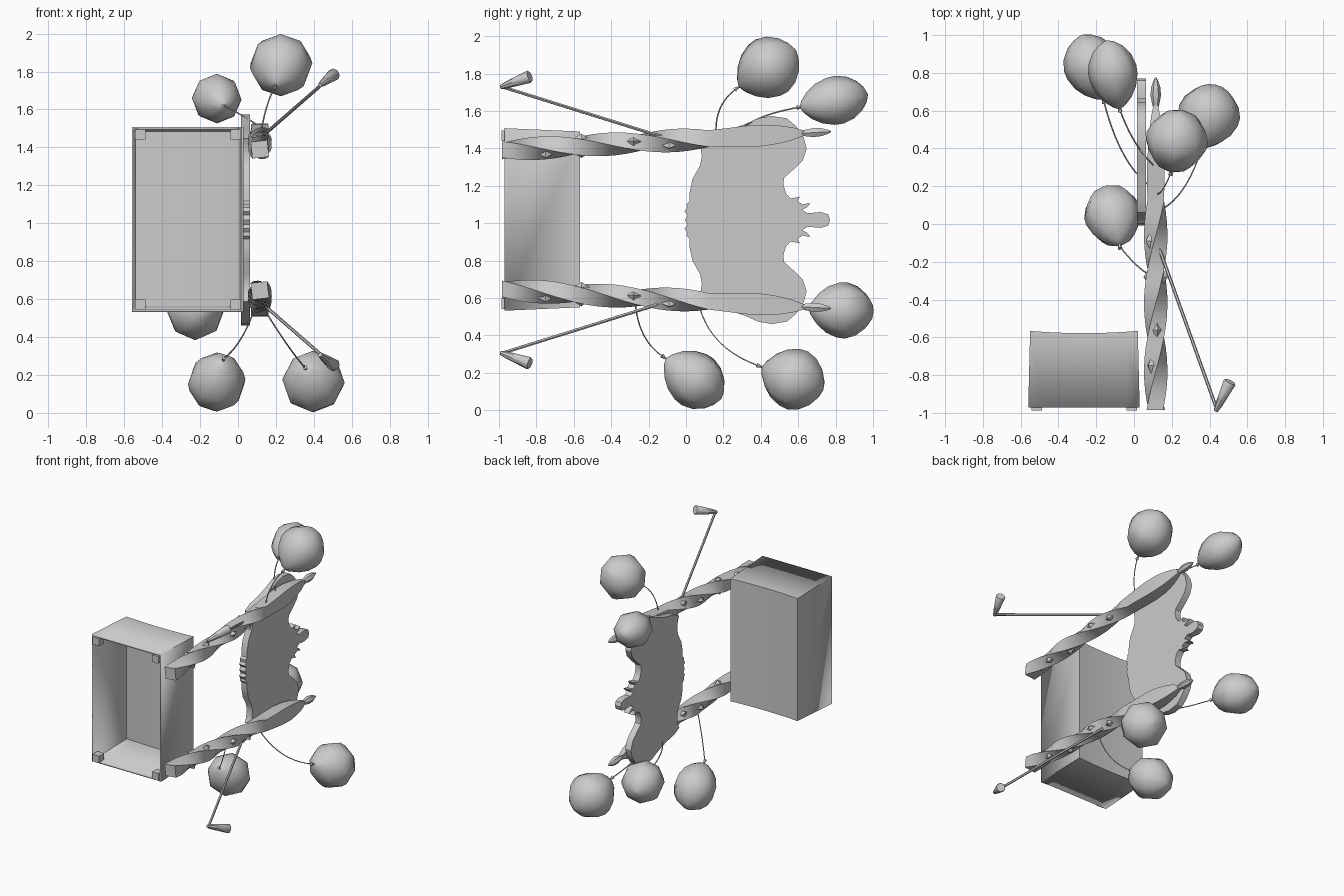
import bpy, bmesh, math
from mathutils import Vector, Matrix

if "Cube" in bpy.data.objects:
    bpy.data.objects.remove(bpy.data.objects["Cube"])

MID = 1.0175  # mirror height between the two sides


def finish(name, bm, smooth=None):
    bmesh.ops.recalc_face_normals(bm, faces=bm.faces)
    me = bpy.data.meshes.new(name)
    bm.to_mesh(me)
    bm.free()
    ob = bpy.data.objects.new(name, me)
    bpy.context.collection.objects.link(ob)
    if smooth:
        bpy.ops.object.select_all(action='DESELECT')
        ob.select_set(True)
        bpy.context.view_layer.objects.active = ob
        bpy.ops.object.shade_smooth_by_angle(angle=math.radians(smooth))
    return ob


def loft(name, rings, smooth=None):
    bm = bmesh.new()
    vs = [[bm.verts.new(p) for p in r] for r in rings]
    n = len(vs[0])
    for a, b in zip(vs, vs[1:]):
        for i in range(n):
            j = (i + 1) % n
            bm.faces.new((a[i], a[j], b[j], b[i]))
    bm.faces.new(vs[0])
    bm.faces.new(vs[-1])
    return finish(name, bm, smooth)


def lathe(name, start, end, profile, sides, smooth=None):
    # profile: (fraction along the axis, radius)
    a, b = Vector(start), Vector(end)
    q = (b - a).to_track_quat('Z', 'Y')
    rings = []
    for t, r in profile:
        rings.append([a + (b - a) * t + q @ Vector((r * math.cos(k * math.tau / sides),
                      r * math.sin(k * math.tau / sides), 0)) for k in range(sides)])
    return loft(name, rings, smooth)


def flip(p, lower):
    return (p[0], p[1], 2 * MID - p[2]) if lower else p


# hollow seat box, open towards the front, with a slightly sagging panel
bm = bmesh.new()
bmesh.ops.create_grid(bm, x_segments=8, y_segments=1, size=1)
for v in bm.verts:
    u, w = v.co.x, v.co.y
    v.co = (-0.265 + 0.285 * u, -0.578 + 0.012 * u * u, MID + 0.003 + 0.47 * w)
rim = [e for e in bm.edges if e.is_boundary]
ext = bmesh.ops.extrude_edge_only(bm, edges=rim)
for v in [g for g in ext['geom'] if isinstance(g, bmesh.types.BMVert)]:
    v.co.x = -0.265 + (v.co.x + 0.265) * 1.035
    v.co.z = MID + 0.003 + (v.co.z - MID - 0.003) * 1.038
    v.co.y = -0.97
seat = finish("seat_box", bm, 30)
m = seat.modifiers.new("thickness", 'SOLIDIFY')
m.thickness = 0.015
m.offset = -1

# corner feet
for x in (-0.515, -0.012):
    for z in (0.57, 1.468):
        bm = bmesh.new()
        bmesh.ops.create_cube(bm, size=1, matrix=Matrix.Translation((x, -0.957, z))
                              @ Matrix.Diagonal((0.055, 0.06, 0.055, 1)))
        finish("seat_foot", bm)

# carved back panel: half outline as (y, height above the middle)
half = [(-0.005, 0.0), (0.008, 0.025), (-0.008, 0.045), (0.005, 0.065), (0.003, 0.085),
        (0.018, 0.10), (0.02, 0.15), (0.035, 0.22), (0.075, 0.29), (0.085, 0.34), (0.075, 0.40),
        (0.06, 0.43), (0.12, 0.46), (0.22, 0.48), (0.31, 0.51), (0.39, 0.545), (0.46, 0.556),
        (0.54, 0.543), (0.59, 0.50), (0.63, 0.44), (0.645, 0.38), (0.625, 0.32), (0.575, 0.27),
        (0.525, 0.225), (0.52, 0.19), (0.535, 0.14), (0.56, 0.115), (0.61, 0.125), (0.595, 0.10),
        (0.625, 0.083), (0.665, 0.092), (0.65, 0.07), (0.62, 0.055), (0.65, 0.036), (0.72, 0.042),
        (0.76, 0.03), (0.77, 0.0)]
outline = half + [(y, -h) for y, h in half[-2:0:-1]]
loft("back_panel", [[(x, y, MID + h) for y, h in outline] for x in (0.015, 0.064)], 30)


# twisted posts
def post_z(y, lower):
    z = 1.39 + 0.057 * (y + 0.98)
    return 2 * MID - z if lower else z


def face_angle(y):
    return math.radians(10 + 250 * (min(y, 0.12) + 0.56))


stations = [(-0.985 + 0.0553 * i, 0.044, 0.044) for i in range(21)]
stations += [(0.22, 0.046, 0.05), (0.32, 0.045, 0.057), (0.42, 0.04, 0.057),
             (0.50, 0.032, 0.048), (0.57, 0.024, 0.034), (0.63, 0.012, 0.014)]
for lower in (False, True):
    side = "lower" if lower else "upper"
    rings = []
    for y, hx, hz in stations:
        a = face_angle(y)
        ring = []
        for su, sv in ((1, 1), (1, -1), (-1, -1), (-1, 1)):
            u, v = su * hx, sv * hz
            ring.append((0.115 + u * math.cos(a) + v * math.sin(a), y,
                         post_z(y, lower) - u * math.sin(a) + v * math.cos(a)))
        rings.append(ring)
    loft(side + "_post", rings, 35)

    # pointed finial
    lathe(side + "_finial", (0.115, 0.605, post_z(0.605, lower)), (0.115, 0.775, post_z(0.775, lower)),
          [(0, 0.012), (0.2, 0.02), (0.45, 0.028), (0.7, 0.024), (0.9, 0.013), (1, 0.004)], 6, 40)

    # diamond studs on opposite faces
    for y in (-0.75, -0.56, -0.28, -0.09):
        for turn in (0, math.pi):
            a = face_angle(y) + turn
            n = Vector((math.sin(a), 0, math.cos(a)))
            t = Vector((math.cos(a), 0, -math.sin(a)))
            c = Vector((0.115, y, post_z(y, lower))) + n * 0.036
            l = Vector((0, 0.047, 0))
            bm = bmesh.new()
            base = [bm.verts.new(c + d) for d in (l, t * 0.028, -l, t * -0.028)]
            top = bm.verts.new(c + n * 0.03)
            for i in range(4):
                bm.faces.new((base[i], base[(i + 1) % 4], top))
            bm.faces.new(base)
            finish(side + "_stud", bm)

    # slanted rod with a flared end piece
    lathe(side + "_rod", flip((0.13, -0.12, 1.46), lower), flip((0.44, -0.985, 1.73), lower),
          [(0, 0.009), (1, 0.009)], 6, 40)
    lathe(side + "_rod_cone", flip((0.433, -0.99, 1.728), lower), flip((0.508, -0.835, 1.785), lower),
          [(0, 0.012), (0.25, 0.02), (0.97, 0.034), (1, 0.03)], 8, 40)

# balloons: knot, centre, length, radius, string start, string bend
balloons = [
    ((0.195, 0.27, 1.72), (0.225, 0.435, 1.828), 0.365, 0.165, (0.125, 0.16, 1.50), (0.15, 0.16, 1.64)),
    ((-0.075, 0.605, 1.62), (-0.11, 0.79, 1.655), 0.375, 0.130, (0.115, 0.30, 1.51), (0.0, 0.40, 1.585)),
    ((-0.075, -0.12, 0.285), (-0.11, 0.04, 0.168), 0.37, 0.152, (0.09, -0.27, 0.56), (0.03, -0.25, 0.37)),
    ((0.355, 0.39, 0.237), (0.395, 0.57, 0.17), 0.355, 0.165, (0.13, 0.07, 0.56), (0.27, 0.13, 0.33)),
    ((-0.16, 0.65, 0.545), (-0.22, 0.83, 0.535), 0.36, 0.150, (0.10, 0.19, 0.555), (-0.07, 0.30, 0.56)),
]
shape = [(0, 0.04), (0.04, 0.26), (0.14, 0.57), (0.28, 0.83), (0.45, 0.98), (0.58, 1.0),
         (0.74, 0.88), (0.88, 0.62), (0.96, 0.33), (1, 0.04)]
for knot, centre, length, radius, start, bend in balloons:
    k, c, s, b = Vector(knot), Vector(centre), Vector(start), Vector(bend)
    d = (c - k).normalized()
    lathe("balloon", c - d * length * 0.5, c + d * length * 0.5,
          [(t, r * radius) for t, r in shape], 8, 80)
    lathe("balloon_knot", k - d * 0.012, k + d * 0.022, [(0, 0.013), (1, 0.004)], 6)
    cu = bpy.data.curves.new("balloon_string", 'CURVE')
    cu.dimensions = '3D'
    cu.bevel_depth = 0.004
    cu.bevel_resolution = 0
    sp = cu.splines.new('POLY')
    sp.points.add(10)
    for i in range(11):
        t = i / 10
        p = s * (1 - t) ** 2 + b * 2 * t * (1 - t) + k * t * t
        sp.points[i].co = (*p, 1)
    bpy.context.collection.objects.link(bpy.data.objects.new("balloon_string", cu))
